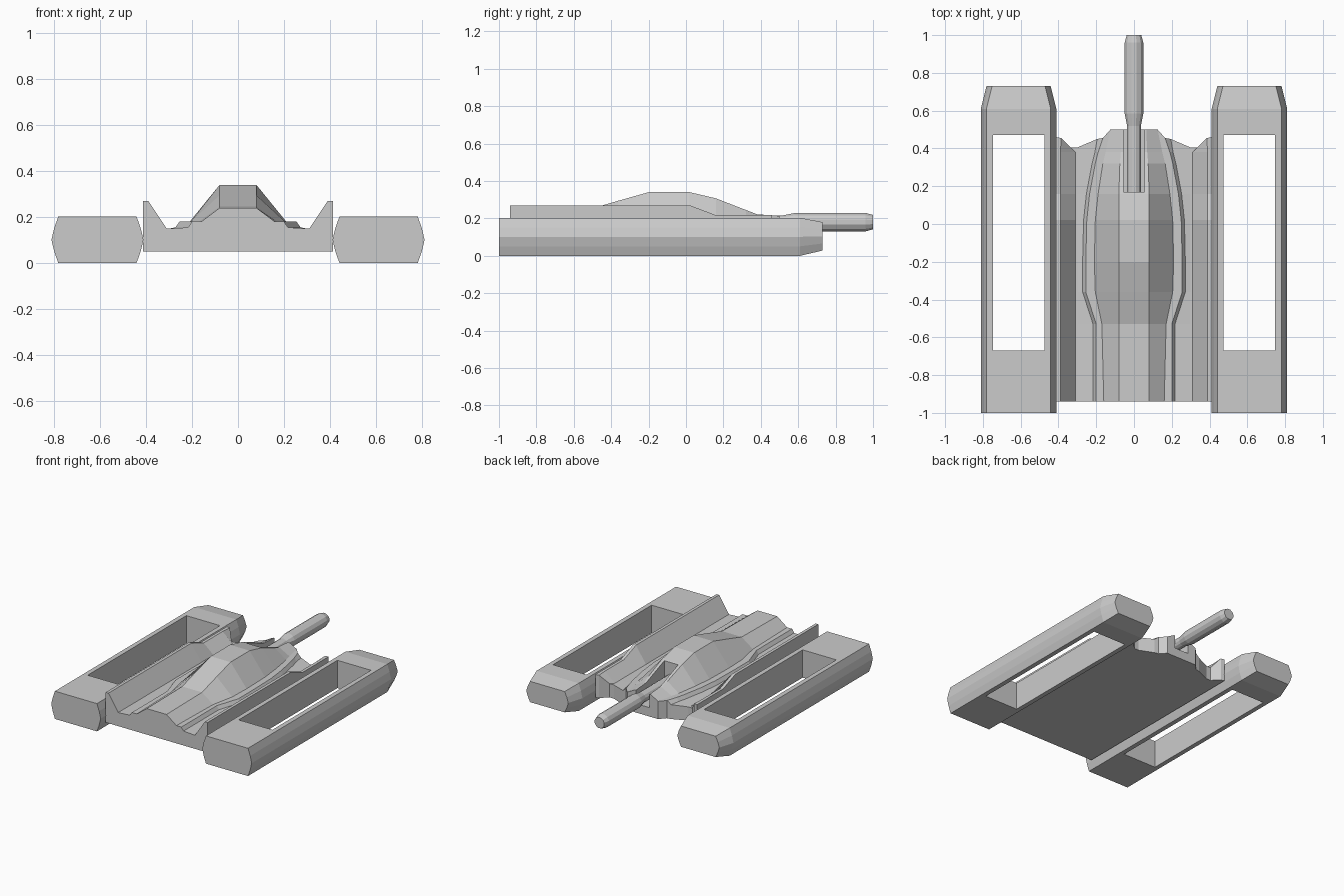
import bpy, bmesh, math

if "Cube" in bpy.data.objects:
    bpy.data.objects.remove(bpy.data.objects["Cube"])


def finish(name, bm):
    bmesh.ops.recalc_face_normals(bm, faces=bm.faces)
    mesh = bpy.data.meshes.new(name)
    bm.to_mesh(mesh)
    bm.free()
    obj = bpy.data.objects.new(name, mesh)
    bpy.context.collection.objects.link(obj)
    return obj


def loft(name, rings):
    """Skin closed rings of equal length and cap both ends."""
    bm = bmesh.new()
    rows = [[bm.verts.new(p) for p in ring] for ring in rings]
    n = len(rows[0])
    for a, b in zip(rows, rows[1:]):
        for i in range(n):
            j = (i + 1) % n
            bm.faces.new((a[i], a[j], b[j], b[i]))
    bm.faces.new(rows[0])
    bm.faces.new(rows[-1])
    return finish(name, bm)


def cut_box(obj, lo, hi):
    """Subtract an axis-aligned box and remove the cutter."""
    bm = bmesh.new()
    bmesh.ops.create_cube(bm, size=1)
    for v in bm.verts:
        v.co = [lo[k] + (v.co[k] + 0.5) * (hi[k] - lo[k]) for k in range(3)]
    cutter = finish("cutter", bm)
    cutter.hide_render = True
    mod = obj.modifiers.new("cut", 'BOOLEAN')
    mod.operation = 'DIFFERENCE'
    mod.solver = 'EXACT'
    mod.object = cutter
    bpy.context.view_layer.objects.active = obj
    bpy.ops.object.modifier_apply(modifier=mod.name)
    bpy.data.objects.remove(cutter)


# Side pontoons: convex-sided section, tapered front, rectangular opening
def pontoon_ring(cx, y, dx, z0, z1):
    prof = [(0.17, 1), (0.188, 0.75), (0.2, 0.5), (0.188, 0.25), (0.17, 0)]
    prof += [(-x, t) for x, t in reversed(prof)]
    return [(cx + math.copysign(abs(x) - dx, x), y, z0 + t * (z1 - z0)) for x, t in prof]


for side, label in ((-1, "left"), (1, "right")):
    cx = side * 0.611
    pontoon = loft(label + "_pontoon", [
        pontoon_ring(cx, -1.0, 0, 0, 0.203),
        pontoon_ring(cx, 0.61, 0, 0, 0.203),
        pontoon_ring(cx, 0.73, 0.03, 0.028, 0.18)])
    cut_box(pontoon, (cx - 0.136, -0.67, -0.1), (cx + 0.136, 0.47, 0.4))

# Hull: lofted deck with central hump, stepped skirt, gutters and side rails
# y, hump half-width, hump top, hump foot x, skirt x, rail height
stations = [
    (-0.94, 0.08, 0.24, 0.16, 0.20, 0.27),
    (-0.53, 0.08, 0.245, 0.17, 0.20, 0.27),
    (-0.36, 0.08, 0.295, 0.205, 0.255, 0.27),
    (-0.20, 0.08, 0.34, 0.21, 0.255, 0.27),
    (0.02, 0.08, 0.34, 0.205, 0.25, 0.27),
    (0.16, 0.08, 0.307, 0.19, 0.235, 0.217),
    (0.32, 0.075, 0.245, 0.165, 0.205, 0.217),
    (0.38, 0.07, 0.222, 0.15, 0.19, 0.217),
]
halves = []
for y, w, top, foot, skirt, rail in stations:
    prof = [(w, top), (foot, 0.18), (skirt, 0.18), (skirt + 0.017, 0.155),
            (0.30, 0.15), (0.31, 0.15), (0.39, rail), (0.412, rail)]
    halves.append([(x, y, z) for x, z in prof])
# Scalloped front edge
halves.append([(0.065, 0.5, 0.213), (0.125, 0.5, 0.18), (0.165, 0.455, 0.18),
               (0.195, 0.45, 0.155), (0.30, 0.405, 0.15), (0.335, 0.405, 0.15),
               (0.385, 0.455, 0.217), (0.412, 0.46, 0.217)])

bm = bmesh.new()
tops, bottoms = [], []
for half in halves:
    line = [(-x, y, z) for x, y, z in reversed(half)] + half
    tops.append([bm.verts.new(p) for p in line])
    bottoms.append([bm.verts.new((x, y, 0.05)) for x, y, z in line])
for grid in (tops, bottoms):
    for a, b in zip(grid, grid[1:]):
        for i in range(len(a) - 1):
            bm.faces.new((a[i], a[i + 1], b[i + 1], b[i]))
for r in (0, -1):
    for i in range(len(tops[0]) - 1):
        bm.faces.new((tops[r][i], tops[r][i + 1], bottoms[r][i + 1], bottoms[r][i]))
for c in (0, -1):
    for r in range(len(tops) - 1):
        bm.faces.new((tops[r][c], tops[r + 1][c], bottoms[r + 1][c], bottoms[r][c]))
hull = finish("hull", bm)
cut_box(hull, (-0.056, 0.17, 0.115), (0.056, 0.7, 0.6))

# Gun barrel: twelve-sided, thin at the root, with a chamfered muzzle
barrel = [(0.165, 0.038), (0.52, 0.038), (0.585, 0.051), (0.96, 0.051), (1.0, 0.04)]
angles = [math.tau * (i + 0.5) / 12 for i in range(12)]
loft("gun_barrel", [[(r * math.cos(a), y, 0.18 + r * math.sin(a)) for a in angles]
                    for y, r in barrel])
